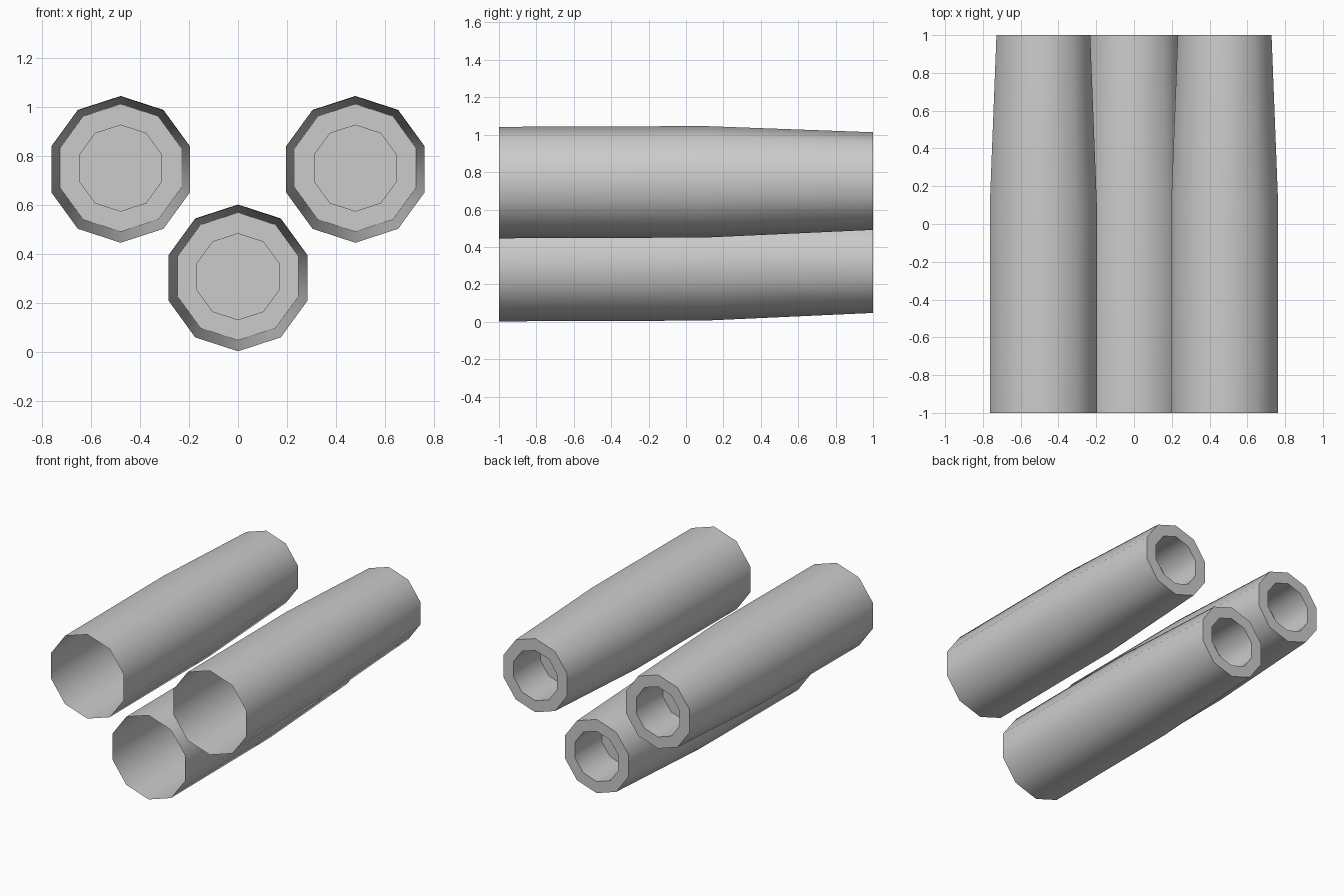
import bpy, bmesh, math

if "Cube" in bpy.data.objects:
    bpy.data.objects.remove(bpy.data.objects["Cube"])

SIDES = 10
grey = bpy.data.materials.new("light_grey")
grey.diffuse_color = (0.6, 0.6, 0.6, 1)
grey.use_nodes = True
grey.node_tree.nodes["Principled BSDF"].inputs["Base Color"].default_value = grey.diffuse_color

# (y, radius, centre height offset): open front, waist, rear rim, bore lip, bore floor
PROFILE = [(-1.0, 0.298, -0.004), (0.1, 0.298, 0.0), (1.0, 0.261, 0.004),
           (1.0, 0.178, 0.003), (0.7, 0.178, 0.003)]


def tube(name, cx, cz):
    bm = bmesh.new()
    rings = []
    for y, r, dz in PROFILE:
        ring = []
        for i in range(SIDES):
            a = 2 * math.pi * i / SIDES
            ring.append(bm.verts.new((cx + r * math.sin(a), y, cz + dz + r * math.cos(a))))
        rings.append(ring)
    # walls, rear rim and bore
    for a, b in zip(rings, rings[1:]):
        for i in range(SIDES):
            j = (i + 1) % SIDES
            bm.faces.new((a[i], b[i], b[j], a[j]))
    # bore floor, facing the rear
    floor = bm.faces.new(rings[-1])
    floor.normal_update()
    if floor.normal.y < 0:
        floor.normal_flip()
    mesh = bpy.data.meshes.new(name)
    bm.to_mesh(mesh)
    bm.free()
    mesh.materials.append(grey)
    obj = bpy.data.objects.new(name, mesh)
    bpy.context.collection.objects.link(obj)
    bpy.ops.object.select_all(action='DESELECT')
    obj.select_set(True)
    bpy.context.view_layer.objects.active = obj
    bpy.ops.object.shade_smooth_by_angle(angle=math.radians(45))


# three nozzles: two above, one below
tube("upper_left_tube", -0.48, 0.748)
tube("upper_right_tube", 0.48, 0.748)
tube("lower_tube", 0.0, 0.304)
